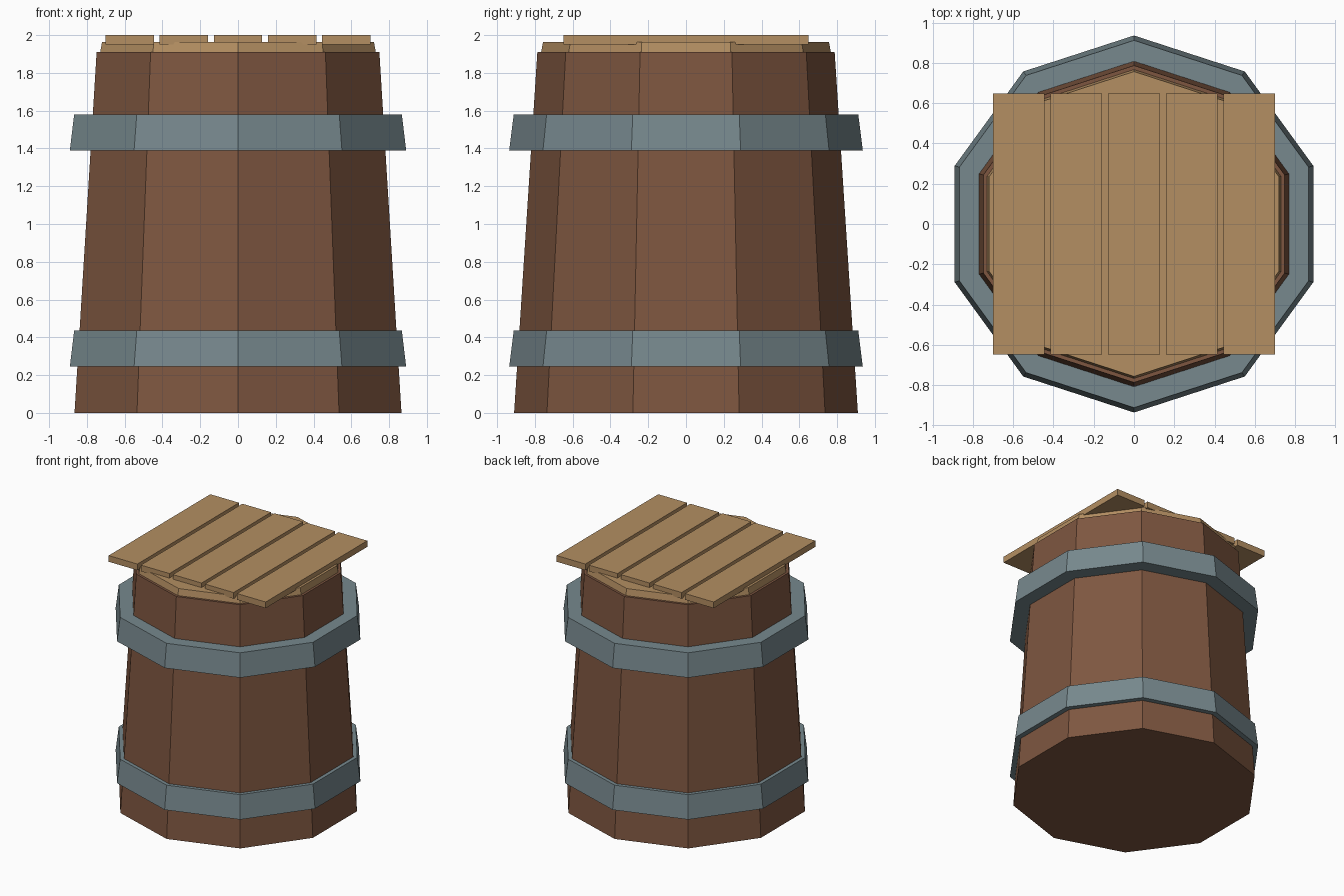
import bpy
import bmesh
from math import sin, cos, tau

SIDES = 10
HEIGHT = 1.91
R_BOTTOM, R_TOP = 0.91, 0.787

cube = bpy.data.objects.get("Cube")
if cube:
    bpy.data.objects.remove(cube)


def material(name, srgb):
    color = [(c / 255) ** 2.2 for c in srgb] + [1.0]
    mat = bpy.data.materials.new(name)
    mat.use_nodes = True
    mat.diffuse_color = color
    mat.node_tree.nodes["Principled BSDF"].inputs["Base Color"].default_value = color
    return mat


def add_object(name, bm, mat):
    bmesh.ops.recalc_face_normals(bm, faces=bm.faces)
    mesh = bpy.data.meshes.new(name)
    bm.to_mesh(mesh)
    bm.free()
    mesh.materials.append(mat)
    obj = bpy.data.objects.new(name, mesh)
    bpy.context.collection.objects.link(obj)
    return obj


def lathe(name, profile, mat, closed=False):
    """Turn a (radius, z) profile into a faceted solid, or a ring if closed."""
    bm = bmesh.new()
    rings = [[bm.verts.new((r * sin(tau * i / SIDES), r * cos(tau * i / SIDES), z))
              for i in range(SIDES)] for r, z in profile]
    pairs = list(zip(rings, rings[1:]))
    if closed:
        pairs.append((rings[-1], rings[0]))
    else:
        bm.faces.new(rings[0])
        bm.faces.new(rings[-1])
    for low, high in pairs:
        for i in range(SIDES):
            j = (i + 1) % SIDES
            bm.faces.new((low[i], low[j], high[j], high[i]))
    return add_object(name, bm, mat)


def box(name, center, size, mat):
    bm = bmesh.new()
    bmesh.ops.create_cube(bm, size=1)
    bmesh.ops.scale(bm, vec=size, verts=bm.verts)
    obj = add_object(name, bm, mat)
    obj.location = center
    return obj


def barrel_radius(z):
    return R_BOTTOM + (R_TOP - R_BOTTOM) * z / HEIGHT


dark_wood = material("dark wood", (125, 87, 66))
light_wood = material("light wood", (178, 141, 98))
iron = material("grey iron", (118, 135, 140))

# Tapered barrel body
lathe("barrel_body", [(R_BOTTOM, 0), (R_TOP, HEIGHT)], dark_wood)

# Two identical flared hoops
for name, z in (("lower_hoop", 0.245), ("upper_hoop", 1.39)):
    top = z + 0.19
    lathe(name, [(0.936, z), (0.912, top), (barrel_radius(top) - 0.01, top),
                 (barrel_radius(z) - 0.01, z)], iron, closed=True)

# Lid disc
lathe("lid", [(0.767, HEIGHT), (0.757, 1.963)], light_wood)

# Five planks laid across the lid
for i in range(5):
    box(f"lid_plank_{i + 1}", ((i - 2) * 0.2865, 0, 1.975), (0.256, 1.296, 0.05), light_wood)
